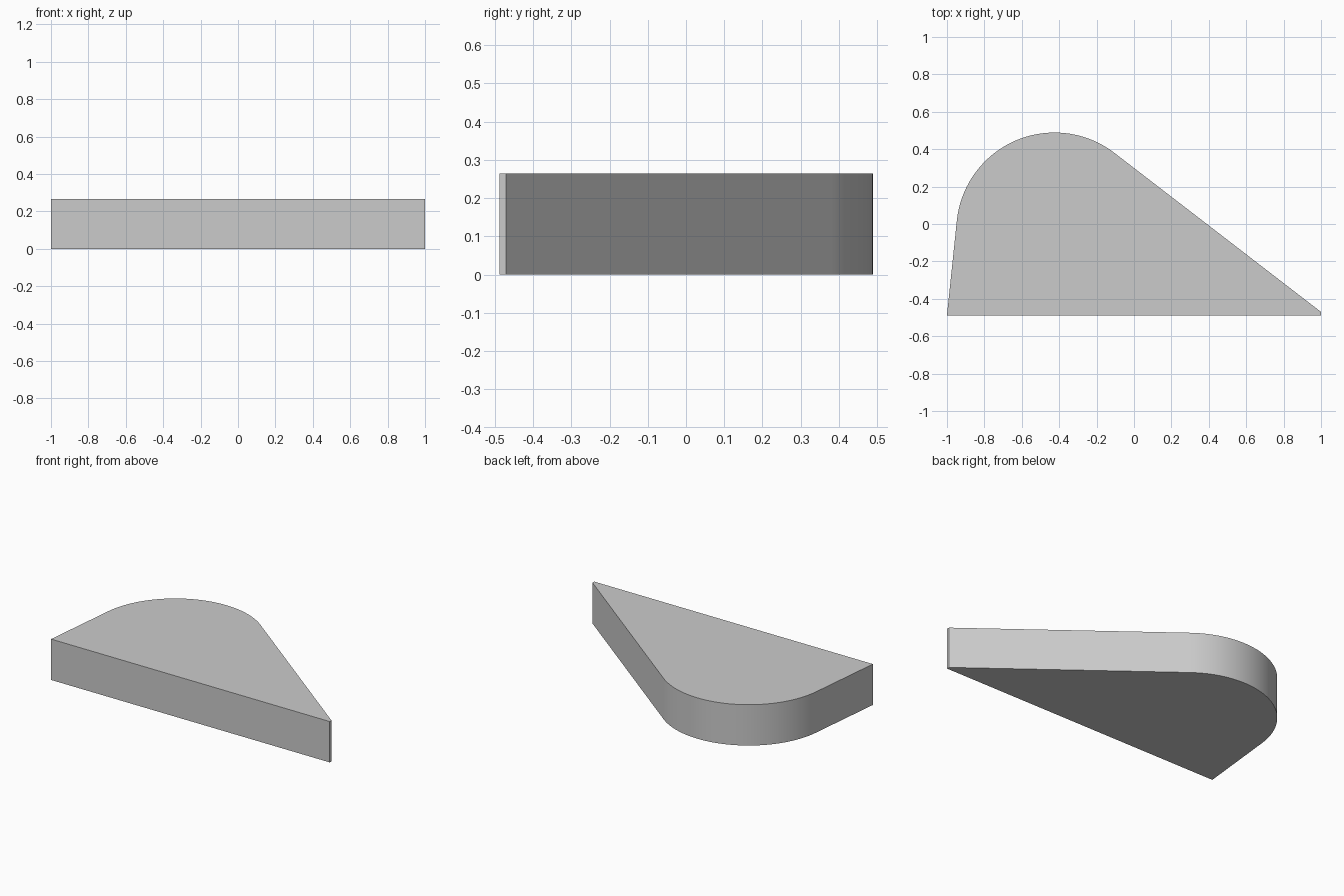
import bpy, bmesh, math
from mathutils import Vector

cube = bpy.data.objects.get("Cube")
if cube:
    bpy.data.objects.remove(cube, do_unlink=True)

HEIGHT = 0.265
FRONT_Y = -0.488
CENTRE = Vector((-0.425, -0.036))
RADIUS = 0.525
ARC_STEPS = 48

# Plain grey material
grey = bpy.data.materials.new("light grey")
colour = (0.6, 0.6, 0.6, 1)
grey.use_nodes = True
grey.diffuse_color = colour
grey.node_tree.nodes["Principled BSDF"].inputs["Base Color"].default_value = colour


def tangent_angle(point, side):
    """Angle on the rounded back where a line from the point touches it."""
    offset = point - CENTRE
    return math.atan2(offset.y, offset.x) + side * math.acos(RADIUS / offset.length)


# Outline: straight front, blunt right tip, two tangents and a round back
left_corner = Vector((-1, FRONT_Y))
right_corner = Vector((1, FRONT_Y))
tip = Vector((1, -0.47))
start = tangent_angle(tip, 1)
end = tangent_angle(left_corner, -1) % math.tau
outline = [left_corner, right_corner, tip]
for i in range(ARC_STEPS + 1):
    a = start + (end - start) * i / ARC_STEPS
    outline.append(CENTRE + RADIUS * Vector((math.cos(a), math.sin(a))))

# Extrude the outline into a flat slab
bm = bmesh.new()
base = bm.faces.new([bm.verts.new((p.x, p.y, 0)) for p in outline])
result = bmesh.ops.extrude_face_region(bm, geom=[base], use_keep_orig=True)
top_verts = [g for g in result["geom"] if isinstance(g, bmesh.types.BMVert)]
bmesh.ops.translate(bm, verts=top_verts, vec=(0, 0, HEIGHT))
bmesh.ops.recalc_face_normals(bm, faces=bm.faces)
mesh = bpy.data.meshes.new("rounded_wedge_plate")
bm.to_mesh(mesh)
bm.free()
mesh.materials.append(grey)

plate = bpy.data.objects.new("rounded_wedge_plate", mesh)
bpy.context.collection.objects.link(plate)
bpy.ops.object.select_all(action="DESELECT")
plate.select_set(True)
bpy.context.view_layer.objects.active = plate
bpy.ops.object.shade_smooth_by_angle(angle=math.radians(30))
